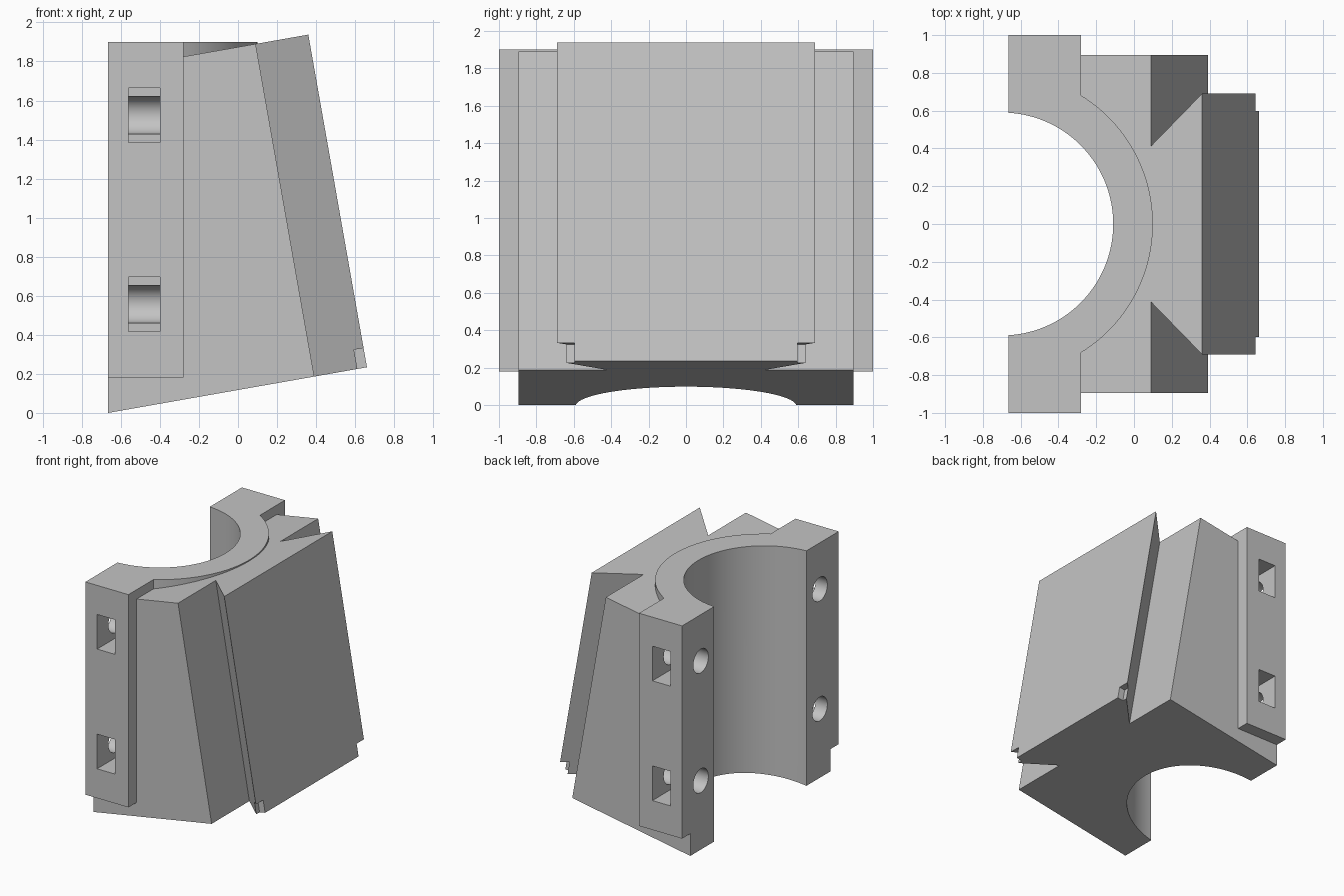
import bpy, bmesh
from math import sin, cos, tan, pi, acos, radians
from mathutils import Vector, Matrix

cube = bpy.data.objects.get("Cube")
if cube:
    bpy.data.objects.remove(cube, do_unlink=True)

TILT = radians(10)
LEFT = -0.665                      # flat clamping face
AXIS = -0.70                       # bore axis in x
ORIGIN = Vector((LEFT, 0, 0))
U = Vector((cos(TILT), 0, sin(TILT)))
W = Vector((-sin(TILT), 0, cos(TILT)))

grey = bpy.data.materials.new("plain grey")
grey.use_nodes = True
colour = (0.55, 0.55, 0.55, 1)
grey.diffuse_color = colour
grey.node_tree.nodes["Principled BSDF"].inputs["Base Color"].default_value = colour


def finish(name, bm):
    bmesh.ops.recalc_face_normals(bm, faces=bm.faces)
    mesh = bpy.data.meshes.new(name)
    bm.to_mesh(mesh)
    bm.free()
    mesh.materials.append(grey)
    obj = bpy.data.objects.new(name, mesh)
    bpy.context.collection.objects.link(obj)
    return obj


def loft(name, bottom, top):
    """Prism between two matching outlines."""
    bm = bmesh.new()
    a = [bm.verts.new(p) for p in bottom]
    b = [bm.verts.new(p) for p in top]
    bm.faces.new(a)
    bm.faces.new(b)
    for i in range(len(a)):
        j = (i + 1) % len(a)
        bm.faces.new((a[i], a[j], b[j], b[i]))
    return finish(name, bm)


def prism(name, outline, z0, z1):
    return loft(name, [(x, y, z0) for x, y in outline], [(x, y, z1) for x, y in outline])


def box(name, x0, x1, y0, y1, z0, z1):
    return prism(name, [(x0, y0), (x1, y0), (x1, y1), (x0, y1)], z0, z1)


def cylinder(name, radius, length, centre, segments, turn=Matrix()):
    bm = bmesh.new()
    bmesh.ops.create_cone(bm, cap_ends=True, segments=segments, radius1=radius,
                          radius2=radius, depth=length,
                          matrix=Matrix.Translation(centre) @ turn)
    return finish(name, bm)


def combine(target, other, operation):
    mod = target.modifiers.new("combine", 'BOOLEAN')
    mod.operation = operation
    mod.solver = 'EXACT'
    mod.object = other
    bpy.context.view_layer.objects.active = target
    bpy.ops.object.modifier_apply(modifier=mod.name)
    bpy.data.objects.remove(other, do_unlink=True)


def tilted(outline, w, shift):
    """Outline in the tilted frame; the left edge (u < 0) is sheared upright."""
    return [ORIGIN + U * (u + (shift if u < 0 else 0)) + Vector((0, y, 0)) + W * w
            for u, y in outline]


# Tilted wedge body with the dovetail rail
half = [(-0.1, 0.895), (1.072, 0.895), (1.072, 0.413), (1.346, 0.69)]
outline = half + [(u, -y) for u, y in reversed(half)]
height = 1.73
mount = loft("wedge_mount", tilted(outline, 0, 0),
             tilted(outline, height, height * tan(TILT)))

# Upright collar with the two side flanges
reach = acos((-0.28 - AXIS) / 0.80)
arc = [(AXIS + 0.80 * cos(t), 0.80 * sin(t))
       for t in (-reach + 2 * reach * i / 48 for i in range(49))]
collar = [(-0.8, -1), (-0.28, -1)] + arc + [(-0.28, 1), (-0.8, 1)]
combine(mount, prism("collar", collar, 0.18, 1.90), 'UNION')

# Trim to the flat face, then bore
combine(mount, box("trim", -1.5, LEFT, -1.5, 1.5, -1, 3), 'DIFFERENCE')
combine(mount, cylinder("bore", 0.59, 4, (AXIS, 0, 1), 128), 'DIFFERENCE')

for side in (-1, 1):
    # Small notch at the lower rail corner
    y0, y1 = sorted((side * 0.597, side * 0.8))
    notch = [(1.296, y0), (1.5, y0), (1.5, y1), (1.296, y1)]
    combine(mount, loft("notch", tilted(notch, -0.1, 0), tilted(notch, 0.1, 0)), 'DIFFERENCE')
    # Bolt holes with nut pockets
    for z in (0.557, 1.525):
        hole = cylinder("bolt_hole", 0.096, 0.48, (-0.52, side * 0.76, z), 48,
                        Matrix.Rotation(pi / 2, 4, 'Y'))
        combine(mount, hole, 'DIFFERENCE')
        y0, y1 = sorted((side * 0.765, side * 1.1))
        combine(mount, box("nut_pocket", -0.56, -0.40, y0, y1, z - 0.14, z + 0.14), 'DIFFERENCE')

bpy.ops.object.select_all(action='DESELECT')
mount.select_set(True)
bpy.context.view_layer.objects.active = mount
bpy.ops.object.shade_smooth_by_angle(angle=radians(30))
